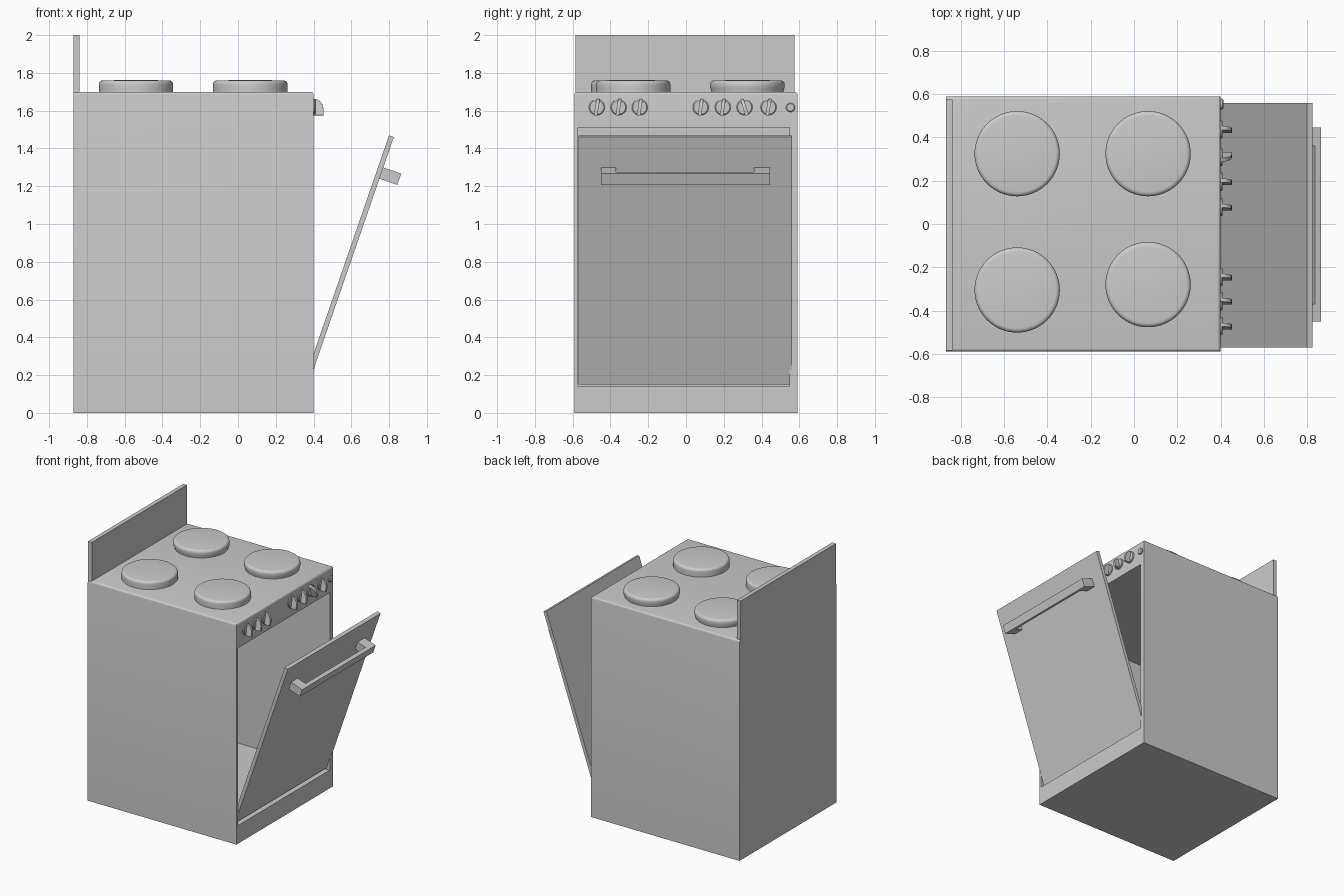
import bpy, bmesh, math
from mathutils import Matrix, Vector

if "Cube" in bpy.data.objects:
    bpy.data.objects.remove(bpy.data.objects["Cube"])


def finish(name, bm, matrix=None, smooth=False):
    bmesh.ops.recalc_face_normals(bm, faces=bm.faces)
    me = bpy.data.meshes.new(name)
    bm.to_mesh(me)
    bm.free()
    ob = bpy.data.objects.new(name, me)
    bpy.context.collection.objects.link(ob)
    if matrix is not None:
        ob.matrix_world = matrix
    if smooth:
        bpy.ops.object.select_all(action='DESELECT')
        bpy.context.view_layer.objects.active = ob
        ob.select_set(True)
        bpy.ops.object.shade_smooth_by_angle(angle=math.radians(35))
    return ob


def box_bm(lo, hi):
    bm = bmesh.new()
    lo, hi = Vector(lo), Vector(hi)
    size = hi - lo
    bmesh.ops.create_cube(bm, size=1, matrix=Matrix.Translation((lo + hi) / 2) @ Matrix.Diagonal((*size, 1)))
    return bm


def prism(name, pts, offset, matrix=None, smooth=False):
    """Extrude a flat outline (3D points) along offset."""
    bm = bmesh.new()
    face = bm.faces.new([bm.verts.new(p) for p in pts])
    new = bmesh.ops.extrude_face_region(bm, geom=[face], use_keep_orig=True)
    verts = [g for g in new['geom'] if isinstance(g, bmesh.types.BMVert)]
    bmesh.ops.translate(bm, verts=verts, vec=offset)
    return finish(name, bm, matrix, smooth)


def lathe(name, profile, matrix, steps=64):
    """Spin an (r, z) profile around local z."""
    bm = bmesh.new()
    vs = [bm.verts.new((r, 0, z)) for r, z in profile]
    es = [bm.edges.new(p) for p in zip(vs, vs[1:])]
    bmesh.ops.spin(bm, geom=vs + es, cent=(0, 0, 0), axis=(0, 0, 1),
                   angle=2 * math.pi, steps=steps, use_duplicate=False)
    bmesh.ops.remove_doubles(bm, verts=bm.verts, dist=1e-5)
    return finish(name, bm, matrix, True)


# Cabinet with the oven cavity sunk into its +x side
bm = box_bm((-0.87, -0.59, 0), (0.40, 0.59, 1.70))
front = max(bm.faces, key=lambda f: f.calc_center_median().x)
bmesh.ops.inset_individual(bm, faces=[front], thickness=0.05)
for v in front.verts:
    v.co.y = 0.548 if v.co.y > 0 else -0.572
    v.co.z = 1.51 if v.co.z > 0.85 else 0.14
ext = bmesh.ops.extrude_discrete_faces(bm, faces=[front])
for v in ext['faces'][0].verts:
    v.co.x = -0.83
rim = [e for e in bm.edges if all(v.co.z > 1.69 for v in e.verts)
       and any(v.co.x > 0 for v in e.verts)]
bmesh.ops.bevel(bm, geom=rim, offset=0.015, segments=4, profile=0.5, affect='EDGES')
finish("oven_cabinet", bm, smooth=True)

# Backsplash
finish("backsplash", box_bm((-0.87, -0.585, 1.69), (-0.838, 0.575, 2.0)))

# Hotplates: rounded top edge, slight undercut at the foot
arc = [(0.177 + 0.02 * math.cos(a), 1.74 + 0.02 * math.sin(a))
       for a in [math.pi / 2 * i / 5 for i in range(6)]]
for x, y, foot in [(-0.54, 0.325, 0.19), (0.065, 0.325, 0.19),
                   (-0.54, -0.305, 0.197), (0.065, -0.28, 0.197)]:
    lathe("hotplate", [(0, 1.695), (foot, 1.695), (foot, 1.705), (0.197, 1.72)] + arc + [(0, 1.763)],
          Matrix.Translation((x, y, 0)))

# Open door and handle share one tilted frame: x outward, z up along the door
door_frame = Matrix.Translation((0.825, 0, 1.46)) @ Matrix.Rotation(math.radians(19.06), 4, 'Y')
finish("oven_door", box_bm((-0.027, -0.57, -1.385), (0, 0.56, 0)), door_frame)
u_shape = [(0, -0.45), (0.1, -0.45), (0.1, 0.445), (0, 0.445),
           (0, 0.36), (0.07, 0.36), (0.07, -0.37), (0, -0.37)]
prism("door_handle", [(n, y, -0.233) for n, y in u_shape], (0, 0, 0.063), door_frame)

# Control knobs: thin disc with a quarter-round grip
to_x = Matrix.Rotation(math.pi / 2, 4, 'Y')
grip = [(0.0, -0.044), (0.052, -0.044), (0.052, -0.01)]
grip += [(0.052 * math.cos(a), -0.01 + 0.054 * math.sin(a))
         for a in [math.pi / 2 * i / 6 for i in range(1, 7)]]
for y, tilt in [(-0.472, -9), (-0.357, -9), (-0.245, -9), (0.078, -9),
                (0.195, -9), (0.31, 18), (0.437, -9)]:
    place = Matrix.Translation((0.40, y, 1.618)) @ Matrix.Rotation(math.radians(tilt), 4, 'X')
    lathe("knob_disc", [(0, -0.005), (0.042, -0.005), (0.042, 0.006), (0.037, 0.01), (0, 0.01)],
          place @ to_x, 32)
    prism("knob_grip", [(x, -0.009, z) for x, z in grip], (0, 0.018, 0), place, True)

# Indicator button
lathe("indicator_button", [(0, -0.005), (0.024, -0.005), (0.024, 0.008), (0.019, 0.013), (0, 0.014)],
      Matrix.Translation((0.40, 0.553, 1.617)) @ to_x, 32)
